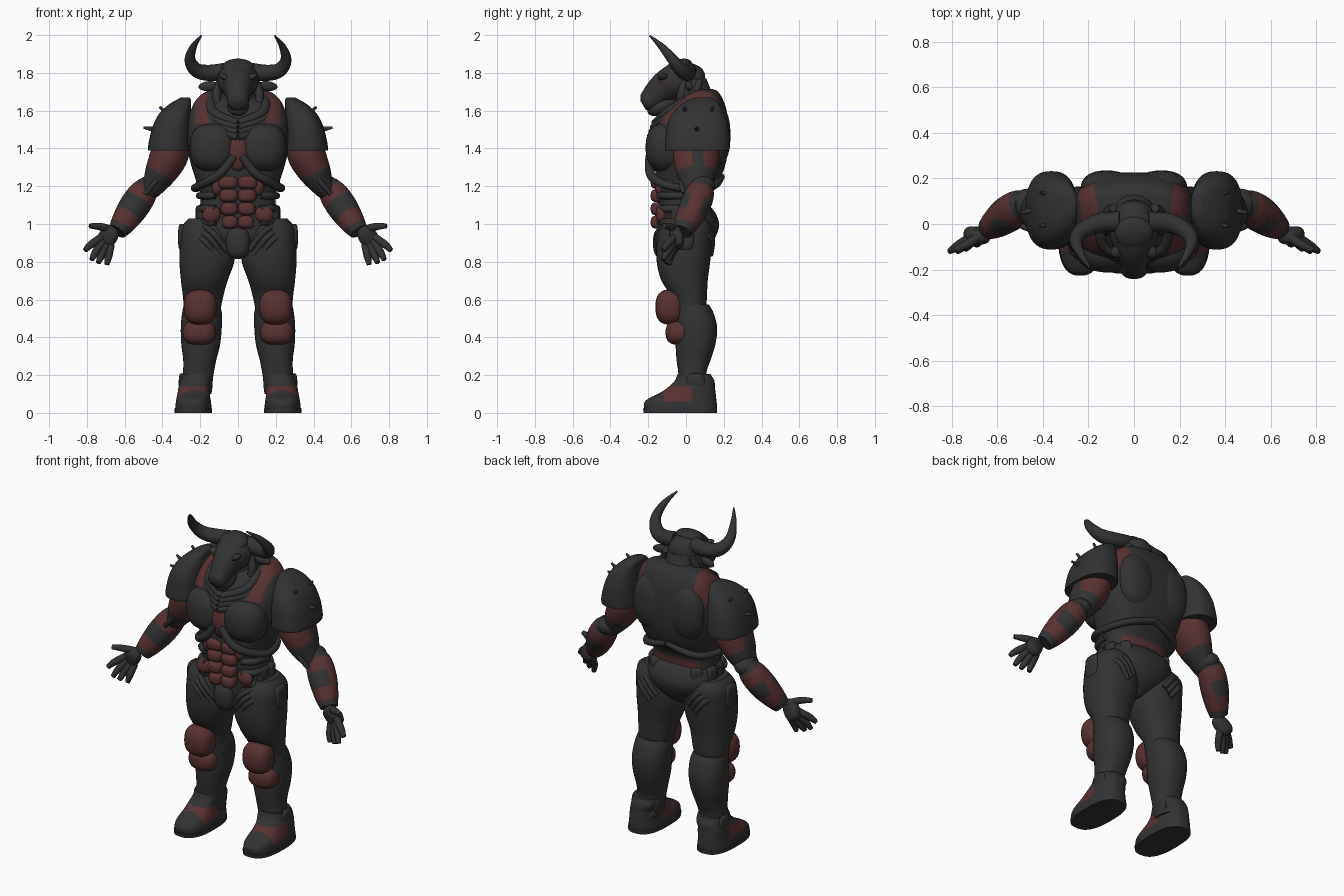
import bpy
import bmesh
from math import sin, cos, pi, radians
from mathutils import Vector, Euler, Matrix

default = bpy.data.objects.get("Cube")
if default:
    bpy.data.objects.remove(default)


def material(name, colour):
    mat = bpy.data.materials.new(name)
    mat.use_nodes = True
    mat.diffuse_color = (*colour, 1)
    mat.node_tree.nodes["Principled BSDF"].inputs["Base Color"].default_value = (*colour, 1)
    return mat


MATERIALS = [material("charcoal", (.032, .032, .033)),
             material("dark_red", (.1, .031, .031)),
             material("eye_red", (.3, .02, .02))]
DARK, RED, EYE = range(len(MATERIALS))


def finish(name, bm, paint=DARK, pair=False):
    """Turn a bmesh into an object, with a mirrored twin if it is one of a pair."""
    bmesh.ops.recalc_face_normals(bm, faces=bm.faces)
    for face in bm.faces:
        face.material_index = int(paint(face.calc_center_median())) if callable(paint) else paint
        face.smooth = True
    for side in (["left_", "right_"] if pair else [""]):
        if side == "right_":
            bmesh.ops.scale(bm, vec=(-1, 1, 1), verts=bm.verts)
            bmesh.ops.reverse_faces(bm, faces=bm.faces)
        mesh = bpy.data.meshes.new(side + name)
        bm.to_mesh(mesh)
        mesh.set_sharp_from_angle(angle=radians(45))
        for mat in MATERIALS:
            mesh.materials.append(mat)
        bpy.context.collection.objects.link(bpy.data.objects.new(side + name, mesh))
    bm.free()


def spline(rows, steps):
    """Catmull-Rom interpolation of rows of numbers."""
    rows = [Vector(r) for r in rows]
    out = []
    for i in range(len(rows) - 1):
        a, b, c, d = rows[max(i - 1, 0)], rows[i], rows[i + 1], rows[min(i + 2, len(rows) - 1)]
        for k in range(steps):
            t = k / steps
            out.append(b + (c - a) * (t / 2) + (a * 2 - b * 5 + c * 4 - d) * (t * t / 2)
                       + (b * 3 - a - c * 3 + d) * (t ** 3 / 2))
    return out + [rows[-1]]


def power(v, p):
    return (1 if v > 0 else -1) * abs(v) ** (2 / p)


def skin(name, rings, paint, pair):
    bm = bmesh.new()
    loops = [[bm.verts.new(p) for p in ring] for ring in rings]
    n = len(loops[0])
    for low, high in zip(loops, loops[1:]):
        for i in range(n):
            j = (i + 1) % n
            bm.faces.new((low[i], low[j], high[j], high[i]))
    bm.faces.new(loops[0])
    bm.faces.new(loops[-1])
    finish(name, bm, paint, pair)


def loft(name, rows, paint=DARK, pair=False, p=2.3, n=48, steps=6):
    """Stack of level sections, each row being z, x min, x max, y min, y max."""
    rings = []
    for z, x0, x1, y0, y1 in spline(rows, steps):
        rings.append([((x0 + x1) / 2 + (x1 - x0) / 2 * power(cos(i * 2 * pi / n), p),
                       (y0 + y1) / 2 + (y1 - y0) / 2 * power(sin(i * 2 * pi / n), p), z)
                      for i in range(n)])
    skin(name, rings, paint, pair)


def tube(name, rows, paint=DARK, pair=True, up=(0, 1, 0), n=16, steps=5):
    """Sections along a path, rows being x, y, z, radius and, in all rows or none, a second radius."""
    rows = spline(rows, steps)
    points = [Vector(r[:3]) for r in rows]
    rings = []
    for i, row in enumerate(rows):
        along = points[min(i + 1, len(rows) - 1)] - points[max(i - 1, 0)]
        u = along.cross(Vector(up)).normalized()
        v = u.cross(along).normalized()
        rings.append([points[i] + u * cos(k * 2 * pi / n) * row[3] + v * sin(k * 2 * pi / n) * row[-1]
                      for k in range(n)])
    skin(name, rings, paint, pair)


def blob(name, loc, size, paint=DARK, pair=True, turn=(0, 0, 0), p=2):
    """Rounded block or ellipsoid."""
    bm = bmesh.new()
    bmesh.ops.create_uvsphere(bm, u_segments=28, v_segments=16, radius=1)
    rot = Euler([radians(a) for a in turn]).to_matrix()
    for v in bm.verts:
        v.co = v.co / (sum(abs(c) ** p for c in v.co) ** (1 / p))
    bmesh.ops.transform(bm, verts=bm.verts,
                        matrix=Matrix.LocRotScale(Vector(loc), rot, Vector(size)))
    finish(name, bm, paint, pair)


def limb_place(c, start, end):
    """Fraction along a limb, and the offset from its axis."""
    start, axis = Vector(start), Vector(end) - Vector(start)
    t = (c - start).dot(axis) / axis.length_squared
    return t, c - start - axis * t


# Torso with red shoulder straps and a red band at the lower back
def torso_paint(c):
    x = abs(c.x) - max(c.y, 0) * .15
    strap = .15 < x < .225 and c.z > 1.53
    return strap or (c.y > .04 and 1.07 < c.z < 1.14 and abs(c.x) < .16)


loft("torso", [(1, -.19, .19, -.12, .13), (1.08, -.2, .2, -.14, .12), (1.16, -.2, .2, -.15, .13),
               (1.24, -.225, .225, -.16, .18), (1.32, -.25, .25, -.165, .21),
               (1.42, -.27, .27, -.17, .225), (1.52, -.27, .27, -.16, .225),
               (1.6, -.25, .25, -.11, .215), (1.66, -.22, .22, -.04, .195),
               (1.7, -.17, .17, .02, .17), (1.715, -.1, .1, .06, .14)],
     torso_paint, p=2.6, n=112, steps=9)
blob("chest_plate", (.13, -.1, 1.405), (.125, .112, .13), p=2.5, turn=(0, 0, 8))
blob("shoulder_blade", (.12, .15, 1.47), (.115, .085, .17), p=2.4)
blob("breast_wedge", (0, -.165, 1.38), (.06, .04, .1), RED, False)
tube("jacket_edge", [(.02, -.195, 1.36, .02), (.09, -.19, 1.27, .024),
                     (.17, -.14, 1.22, .022), (.23, -.02, 1.19, .02),
                     (.17, .14, 1.2, .02), (0, .185, 1.25, .02)], up=(0, 0, 1))

# Abdomen armour, side ribs and belt
for row in range(4):
    z = 1.22 - row * .07
    blob("abdomen_plate", (.052 - row * .003, -.145, z), (.052 - row * .003, .042, .035), RED, p=3)
    tube("side_rib", [(.12, -.14, z, .018), (.18, -.1, z, .02), (.205, 0, z, .018)], up=(0, 0, 1))
blob("upper_oblique", (.11, -.13, 1.2), (.03, .035, .05), RED)
blob("hip_plate", (.14, -.13, 1.05), (.05, .03, .045), RED, turn=(0, 25, 0))
for angle in (-48, -18, 14, 45):
    a = radians(angle)
    blob("belt_pouch", (.2 * cos(a), .14 * sin(a), 1.05), (.028, .035, .05), turn=(0, 0, angle), p=4)

# Pelvis
loft("pelvis", [(.83, -.03, .03, -.1, .05), (.88, -.11, .11, -.13, .12), (.94, -.18, .18, -.14, .16),
                (1, -.215, .215, -.14, .175), (1.06, -.21, .21, -.135, .155), (1.1, -.19, .19, -.12, .12)])
blob("groin_guard", (0, -.12, .9), (.065, .055, .085), pair=False, p=2.5)
for i in range(3):
    d = i * .022
    tube("groin_strap", [(.2 + d, -.1, 1 - d, .014), (.13 + d, -.15, .95 - d, .016),
                         (.06 + d, -.13, .86 - d, .014)])
    tube("seat_strap", [(.22 + d, .08, 1 - d, .014), (.17 + d, .135, .96 - d, .016),
                        (.11 + d, .13, .88 - d, .014)])

# Legs
loft("thigh", [(.5, .1, .285, -.065, .1), (.6, .082, .29, -.07, .11), (.7, .055, .302, -.13, .115),
               (.8, .02, .31, -.155, .128), (.9, .02, .308, -.155, .137),
               (.98, .05, .3, -.135, .135), (1.03, .09, .26, -.1, .1)], pair=True)
loft("shin", [(.1, .14, .31, -.04, .14), (.2, .13, .293, -.04, .108), (.28, .115, .29, -.05, .13),
              (.36, .095, .3, -.055, .155), (.45, .086, .303, -.055, .165),
              (.53, .086, .296, -.055, .145), (.575, .1, .286, -.04, .12)], pair=True)
blob("knee_pad", (.2, -.085, .56), (.087, .077, .093), RED, p=2.6)
blob("lower_knee_pad", (.205, -.038, .425), (.088, .07, .065), RED, p=2.6)
blob("thigh_pouch", (.295, -.01, .93), (.022, .05, .07), p=4)

# Boots with a red instep band
loft("boot", [(.015, .14, .333, -.22, .163), (.05, .142, .33, -.222, .163),
              (.075, .146, .326, -.2, .16), (.105, .15, .32, -.14, .157), (.135, .15, .315, -.095, .153),
              (.17, .14, .305, -.06, .15), (.205, .138, .298, -.045, .13)],
     lambda c: -.12 < c.y < .03 and .06 < c.z < .14, True, p=2.6, n=96, steps=7)
loft("boot_sole", [(0, .137, .335, -.225, .165), (.022, .137, .335, -.227, .165)],
     pair=True, p=2.6, steps=1)
for x in (.15, .298):
    blob("ankle_disc", (x, .05, .16), (.016, .05, .05), p=2.5)


# Arms
def upper_arm_paint(c):
    t, off = limb_place(c, (.33, .06, 1.46), (.48, .07, 1.18))
    return t < .66 and not (off.x > .03 and abs(off.y) < .028)


def forearm_paint(c):
    t, off = limb_place(c, (.475, .08, 1.21), (.64, -.02, .96))
    window = .34 < t < .64 and (off.y < -.015 or off.y > .055)
    return .1 < t < .88 and not window


tube("upper_arm", [(.33, .06, 1.46, .09, .11), (.365, .055, 1.36, .1, .122), (.41, .055, 1.27, .085, .105),
                   (.45, .06, 1.2, .06, .075), (.48, .07, 1.17, .05, .06)], upper_arm_paint, n=64, steps=9)
tube("forearm", [(.475, .08, 1.21, .055), (.505, .073, 1.16, .076), (.555, .042, 1.085, .08),
                 (.605, .005, 1.01, .067), (.64, -.02, .96, .05)], forearm_paint, n=64, steps=9)
blob("elbow_guard", (.47, .085, 1.2), (.065, .07, .055))
for y in (-.01, .03):
    tube("elbow_cable", [(.4, y, 1.28, .013), (.44, y - .015, 1.22, .014), (.49, y, 1.16, .013)])
blob("palm", (.69, -.05, .93), (.05, .035, .065), turn=(15, -35, 0), p=2.5)
FINGERS = {"thumb": [(.66, -.04, .965), (.725, -.085, .985), (.785, -.115, .99)],
           "index_finger": [(.72, -.06, .93), (.78, -.1, .89), (.81, -.12, .86)],
           "middle_finger": [(.715, -.06, .91), (.755, -.1, .85), (.775, -.12, .81)],
           "ring_finger": [(.7, -.06, .89), (.725, -.09, .83), (.74, -.11, .795)],
           "little_finger": [(.675, -.05, .89), (.685, -.08, .83), (.695, -.09, .785)]}
for name, path in FINGERS.items():
    tube(name, [(*p, r) for p, r in zip(path, (.022, .02, .013))], n=12)

# Shoulder guards with spikes
loft("shoulder_guard", [(1.39, .25, .476, -.11, .23), (1.41, .25, .476, -.112, .232),
                        (1.46, .25, .467, -.108, .23), (1.52, .25, .45, -.1, .222),
                        (1.58, .25, .42, -.075, .205), (1.63, .25, .37, -.03, .18),
                        (1.66, .25, .32, .02, .15), (1.67, .26, .3, .05, .13)], pair=True, p=2.5)
for base, tip in [((.44, .06, 1.5), (.5, .05, 1.51)), ((.37, 0, 1.58), (.415, -.01, 1.62)),
                  ((.37, .13, 1.58), (.415, .14, 1.62))]:
    tube("shoulder_spike", [(*base, .015), (*tip, .006)], n=10, steps=1)

# Neck, draped scarf and mane
tube("neck", [(0, .07, 1.52, .15, .13), (0, .05, 1.62, .12, .11), (0, .02, 1.75, .09, .09)], pair=False)
for i in range(4):
    d = i * .025
    tube("scarf_fold", [(.08 + d, .1, 1.69 - d, .018), (.14 + d / 2, 0, 1.655 - d, .024),
                        (.125 + d / 2, -.1, 1.585 - d, .026), (0, -.165 - d / 3, 1.535 - d, .02)], up=(0, 0, 1))
    tube("mane_lock", [(.09, .07 - d, 1.76, .02), (.115, .05 - d, 1.68, .024), (.1, .03 - d, 1.59, .012)])

# Bull head
tube("head", [(0, .1, 1.765, .03, .03), (0, .07, 1.765, .075, .07), (0, -.02, 1.762, .108, .1),
              (0, -.08, 1.742, .098, .092), (0, -.13, 1.71, .074, .08), (0, -.18, 1.665, .058, .065),
              (0, -.212, 1.64, .055, .05), (0, -.228, 1.63, .03, .028)],
     pair=False, up=(0, 0, 1), n=32)
blob("jaw", (0, -.125, 1.625), (.058, .085, .045), pair=False, turn=(25, 0, 0))
blob("forelock", (0, -.04, 1.83), (.085, .075, .04), pair=False, turn=(20, 0, 0))
blob("brow", (.062, -.115, 1.775), (.045, .03, .018), turn=(20, -18, -30))
blob("eye", (.064, -.128, 1.748), (.018, .012, .009), EYE, turn=(0, -15, -35))
blob("nostril", (.033, -.21, 1.655), (.02, .018, .018))
blob("ear", (.155, .015, 1.73), (.055, .018, .026), turn=(0, 5, 10))
tube("horn", [(.06, .01, 1.81, .045), (.15, .005, 1.8, .043), (.22, -.025, 1.815, .038),
              (.254, -.07, 1.87, .029), (.235, -.13, 1.94, .018), (.194, -.192, 1.997, .004)], n=24, steps=8)
